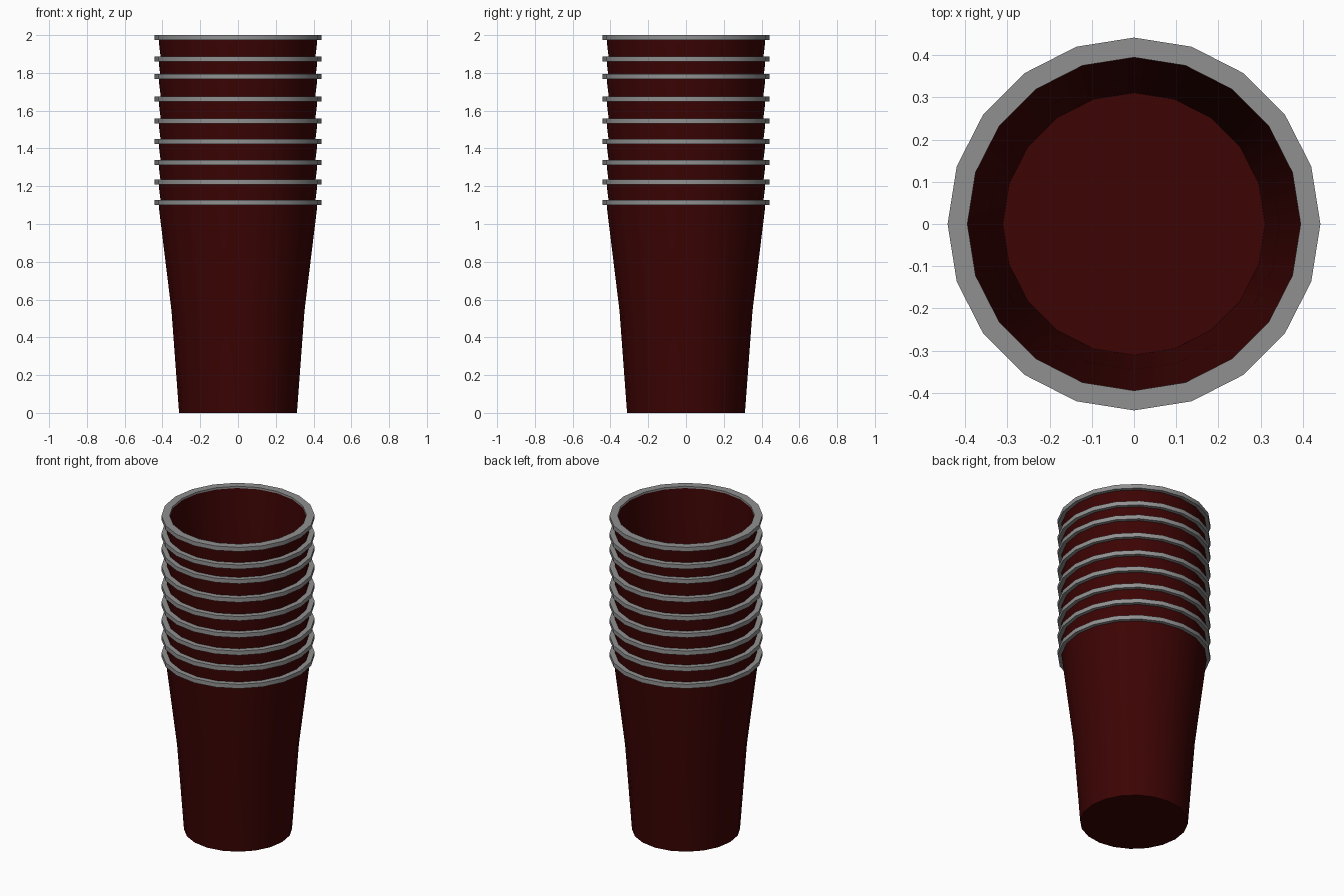
import bpy, bmesh
from math import sin, cos, tau, radians

if "Cube" in bpy.data.objects:
    bpy.data.objects.remove(bpy.data.objects["Cube"])

SIDES = 20
RIM_TOPS = [1.127, 1.236, 1.339, 1.451, 1.559, 1.676, 1.795, 1.888, 2.0]
CUP_HEIGHT = 1.127

red = bpy.data.materials.new("dark_red")
red.diffuse_color = (0.045, 0.001, 0.001, 1)
red.use_nodes = True
red.node_tree.nodes["Principled BSDF"].inputs["Base Color"].default_value = red.diffuse_color
grey = bpy.data.materials.new("rim_grey")
grey.diffuse_color = (0.28, 0.28, 0.28, 1)
grey.use_nodes = True
grey.node_tree.nodes["Principled BSDF"].inputs["Base Color"].default_value = grey.diffuse_color


def lathe(name, profile, z, closed=False, floor=False, material=None):
    """Spin (radius, height) points around the z axis."""
    bm = bmesh.new()
    rings = [[bm.verts.new((r * cos(tau * i / SIDES), r * sin(tau * i / SIDES), h))
              for i in range(SIDES)] for r, h in profile]
    pairs = list(zip(rings, rings[1:]))
    if closed:
        pairs.append((rings[-1], rings[0]))
    for a, b in pairs:
        for i in range(SIDES):
            j = (i + 1) % SIDES
            bm.faces.new((a[i], a[j], b[j], b[i]))
    if floor:
        bm.faces.new(rings[0][::-1])
    mesh = bpy.data.meshes.new(name)
    bm.to_mesh(mesh)
    bm.free()
    obj = bpy.data.objects.new(name, mesh)
    obj.location.z = z
    bpy.context.collection.objects.link(obj)
    mesh.materials.append(material)
    bpy.ops.object.select_all(action='DESELECT')
    obj.select_set(True)
    bpy.context.view_layer.objects.active = obj
    bpy.ops.object.shade_smooth_by_angle(angle=radians(30))
    return obj


# Cup: narrow base, slight flare above the middle, then the inner wall back down
cup_profile = [(0.312, 0), (0.352, 0.54), (0.418, 1.08), (0.42, 1.115),
               (0.395, 1.115), (0.345, 0.54), (0.311, 0.005)]
# Flat band around the mouth
rim_profile = [(0.395, 1.1), (0.442, 1.1), (0.442, CUP_HEIGHT), (0.395, CUP_HEIGHT)]

# Nested stack
for n, top in enumerate(RIM_TOPS, 1):
    z = top - CUP_HEIGHT
    lathe(f"cup_{n}", cup_profile, z, floor=True, material=red)
    lathe(f"cup_rim_{n}", rim_profile, z, closed=True, material=grey)
